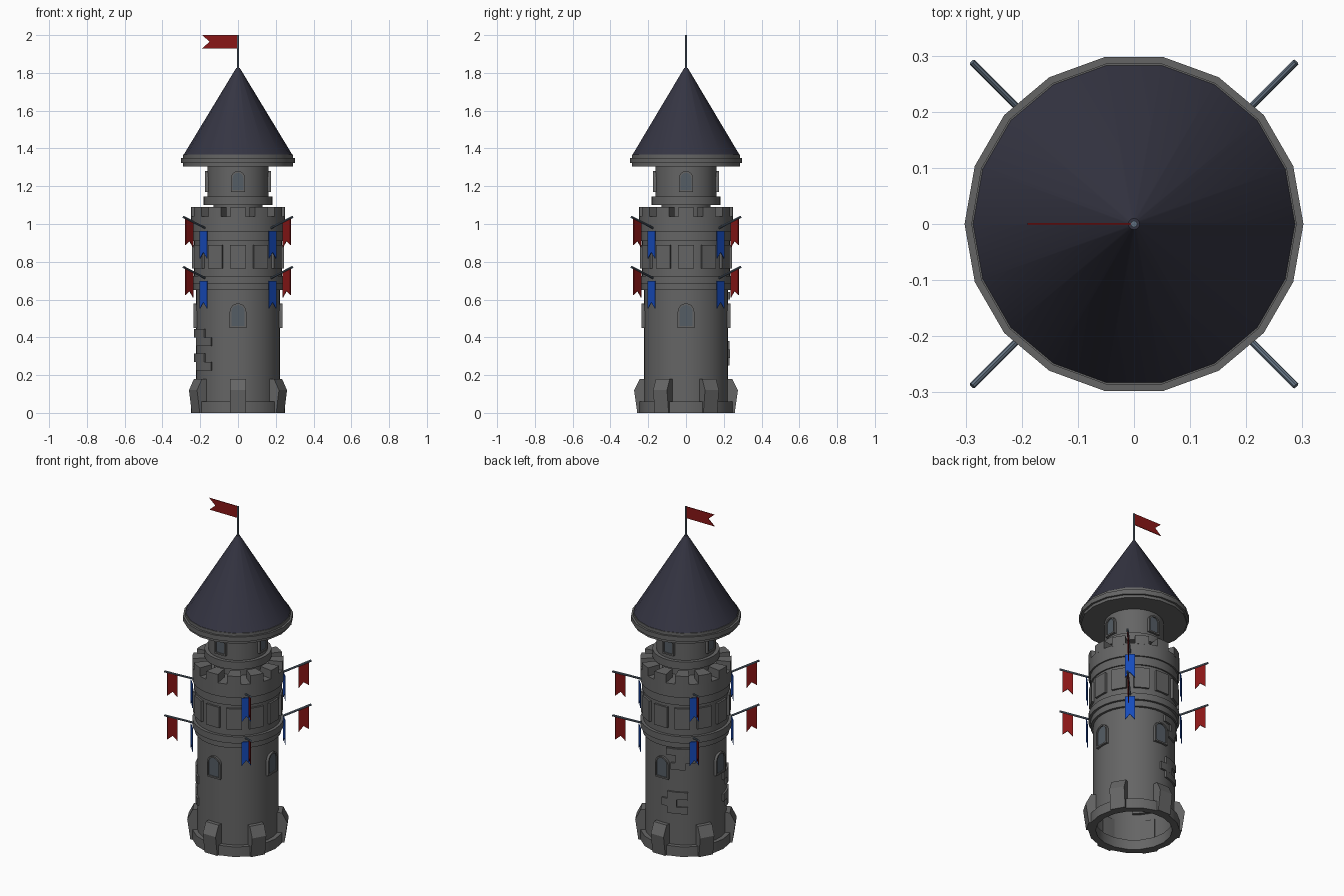
import bpy, bmesh
from math import sin, cos, pi, radians
from mathutils import Vector

if "Cube" in bpy.data.objects:
    bpy.data.objects.remove(bpy.data.objects["Cube"])


def material(name, rgb):
    m = bpy.data.materials.new(name)
    m.diffuse_color = (*rgb, 1)
    m.use_nodes = True
    m.node_tree.nodes["Principled BSDF"].inputs["Base Color"].default_value = m.diffuse_color
    return m


RED = material("banner_red", (0.25, 0.008, 0.008))
BLUE = material("banner_blue", (0.008, 0.07, 0.5))
SLATE = material("roof_slate", (0.035, 0.035, 0.055))
STONE = material("stone", (0.13, 0.13, 0.13))
PANE = material("window_grey", (0.09, 0.11, 0.13))
STEEL = material("pole_steel", (0.12, 0.16, 0.21))


def finish(name, bm, mat):
    bmesh.ops.recalc_face_normals(bm, faces=bm.faces)
    me = bpy.data.meshes.new(name)
    bm.to_mesh(me)
    bm.free()
    ob = bpy.data.objects.new(name, me)
    bpy.context.collection.objects.link(ob)
    me.materials.append(mat)
    bpy.ops.object.select_all(action='DESELECT')
    ob.select_set(True)
    bpy.context.view_layer.objects.active = ob
    bpy.ops.object.shade_smooth_by_angle(angle=radians(30))
    return ob


def lathe(name, profile, sides, mat=STONE, closed=False):
    """Turn an (r, z) profile about z; radius 0 closes an end."""
    bm = bmesh.new()
    vs = [bm.verts.new((r, 0, z)) for r, z in profile]
    es = [bm.edges.new(p) for p in zip(vs, vs[1:])]
    if closed:
        es.append(bm.edges.new((vs[-1], vs[0])))
    bmesh.ops.spin(bm, geom=vs + es, cent=(0, 0, 0), axis=(0, 0, 1),
                   angle=2 * pi, steps=sides, use_duplicate=False)
    bmesh.ops.remove_doubles(bm, verts=bm.verts, dist=1e-5)
    return finish(name, bm, mat)


def prism(bm, a, b):
    """Solid between two matching outlines."""
    a, b = [[bm.verts.new(p) for p in s] for s in (a, b)]
    bm.faces.new(a)
    bm.faces.new(b[::-1])
    for i in range(len(a)):
        j = (i + 1) % len(a)
        bm.faces.new((a[i], b[i], b[j], a[j]))


def polar(deg, r, u, z):
    """Point at radius r, sideways offset u, in the direction deg."""
    t = radians(deg)
    return Vector((r * cos(t) - u * sin(t), r * sin(t) + u * cos(t), z))


def plates(name, outline, r0, r1, angles, mat=STONE):
    """(u, z) outline facing outward, between radii r0 and r1."""
    bm = bmesh.new()
    for d in angles:
        prism(bm, *[[polar(d, r, u, z) for u, z in outline] for r in (r0, r1)])
    return finish(name, bm, mat)


def fins(name, outline, width, angles, mat=STONE):
    """(r, z) outline, given thickness along the tangent."""
    bm = bmesh.new()
    for d in angles:
        prism(bm, *[[polar(d, r, s * width / 2, z) for r, z in outline] for s in (-1, 1)])
    return finish(name, bm, mat)


def sectors(name, items, r0, r1, mat=STONE):
    """Curved blocks; items are (start, end, z0, z1)."""
    bm = bmesh.new()
    for a, b, z0, z1 in items:
        ang = [a + (b - a) * i / 3 for i in range(4)]
        ring = [(d, r1) for d in ang] + [(d, r0) for d in ang[::-1]]
        prism(bm, *[[polar(d, r, 0, z) for d, r in ring] for z in (z0, z1)])
    return finish(name, bm, mat)


def rod(bm, p, q, r, n=8):
    axis = (q - p).normalized()
    s = axis.orthogonal().normalized()
    t = axis.cross(s)
    prism(bm, *[[c + r * (s * cos(2 * pi * i / n) + t * sin(2 * pi * i / n))
                 for i in range(n)] for c in (p, q)])


def arch(w, z0, z1, n=8):
    h = w / 2
    return [(-h, z0), (h, z0)] + [(h * cos(pi * i / n), z1 - h + h * sin(pi * i / n))
                                  for i in range(n + 1)]


quarters = [0, 90, 180, 270]
diagonals = [45, 135, 225, 315]
twelfths = range(0, 360, 30)

# Main tower body, open at the bottom, with two stepped cornices
lathe("tower_body", [(.223, 0), (.223, .65), (.237, .65), (.237, .685), (.25, .685),
                     (.25, .725), (.233, .725), (.233, .91), (.241, .91), (.241, .96),
                     (.25, .96), (.25, 1.04), (0, 1.04)], 36)
# Foot ring and buttresses
lathe("foot_ring", [(.21, 0), (.25, 0), (.25, .06), (.21, .06)], 18, closed=True)
fins("buttresses", [(.215, 0), (.258, 0), (.275, .12), (.245, .18), (.215, .18)],
     .085, range(30, 390, 60))
# Wall panels and battlements
plates("wall_panels", [(-.042, .765), (.042, .765), (.042, .89), (-.042, .89)],
       .22, .243, twelfths)
sectors("battlements", [(d - 9, d + 9, 1.035, 1.09) for d in twelfths], .17, .25)

# Loose bricks standing out of the wall
sectors("bricks", [(187, 220, .40, .445), (198, 232, .355, .40),
                   (187, 220, .27, .315), (198, 232, .225, .27),
                   (99, 128, .335, .38), (90, 112, .29, .335), (99, 128, .25, .29),
                   (97, 130, .60, .64), (110, 138, .555, .60), (104, 124, .515, .555)],
        .205, .234)

# Upper turret with its collar
lathe("turret", [(.13, 1.03), (.13, 1.1), (.183, 1.1), (.183, 1.145), (.162, 1.145),
                 (.162, 1.31)], 36)

# Arched windows: raised frames with inset panes
for label, w, z0, z1, r in (("lower", .088, .45, .58, .223), ("turret", .074, 1.17, 1.28, .162)):
    outer, inner = arch(w, z0, z1), arch(w - .018, z0 + .009, z1 - .009)
    bm = bmesh.new()
    for d in quarters:
        loops = [[bm.verts.new(polar(d, rr, u, z)) for u, z in o]
                 for rr, o in ((r - .012, outer), (r + .012, outer),
                               (r + .012, inner), (r - .004, inner))]
        for a, b in zip(loops, loops[1:]):
            for i in range(len(a)):
                j = (i + 1) % len(a)
                bm.faces.new((a[i], a[j], b[j], b[i]))
    finish(label + "_window_frames", bm, STONE)
    plates(label + "_window_panes", inner, r - .01, r + .005, quarters, PANE)

# Eaves, conical roof and tip
lathe("eaves", [(0, 1.305), (.29, 1.305), (.29, 1.322), (.302, 1.322), (.302, 1.35),
                (.29, 1.35), (.29, 1.368), (0, 1.368)], 18)
lathe("roof", [(.288, 1.366), (.01, 1.825), (0, 1.825)], 18, SLATE)
bm = bmesh.new()
rod(bm, Vector((0, 0, 1.81)), Vector((0, 0, 2)), .006)
finish("flag_pole", bm, STEEL)
fins("top_flag", [(.004, 1.93), (.19, 1.93), (.15, 1.965), (.19, 2), (.004, 2)],
     .004, [180], RED)

# Two tiers of slanted poles with a red pennant and a blue banner each
for label, z in (("lower", .71), ("upper", .975)):
    bm = bmesh.new()
    for d in diagonals:
        rod(bm, polar(d, .235, 0, z), polar(d, .408, 0, z + .062), .006)
    finish(label + "_banner_poles", bm, STEEL)
    fins(label + "_pennants", [(.335, z + .037), (.335, z - .1), (.364, z - .065),
                               (.393, z - .085), (.393, z + .056)], .004, diagonals, RED)
    plates(label + "_banners", [(-.027, z - .012), (-.027, z - .158), (0, z - .125),
                                (.027, z - .158), (.027, z - .012)],
           .256, .26, diagonals, BLUE)
